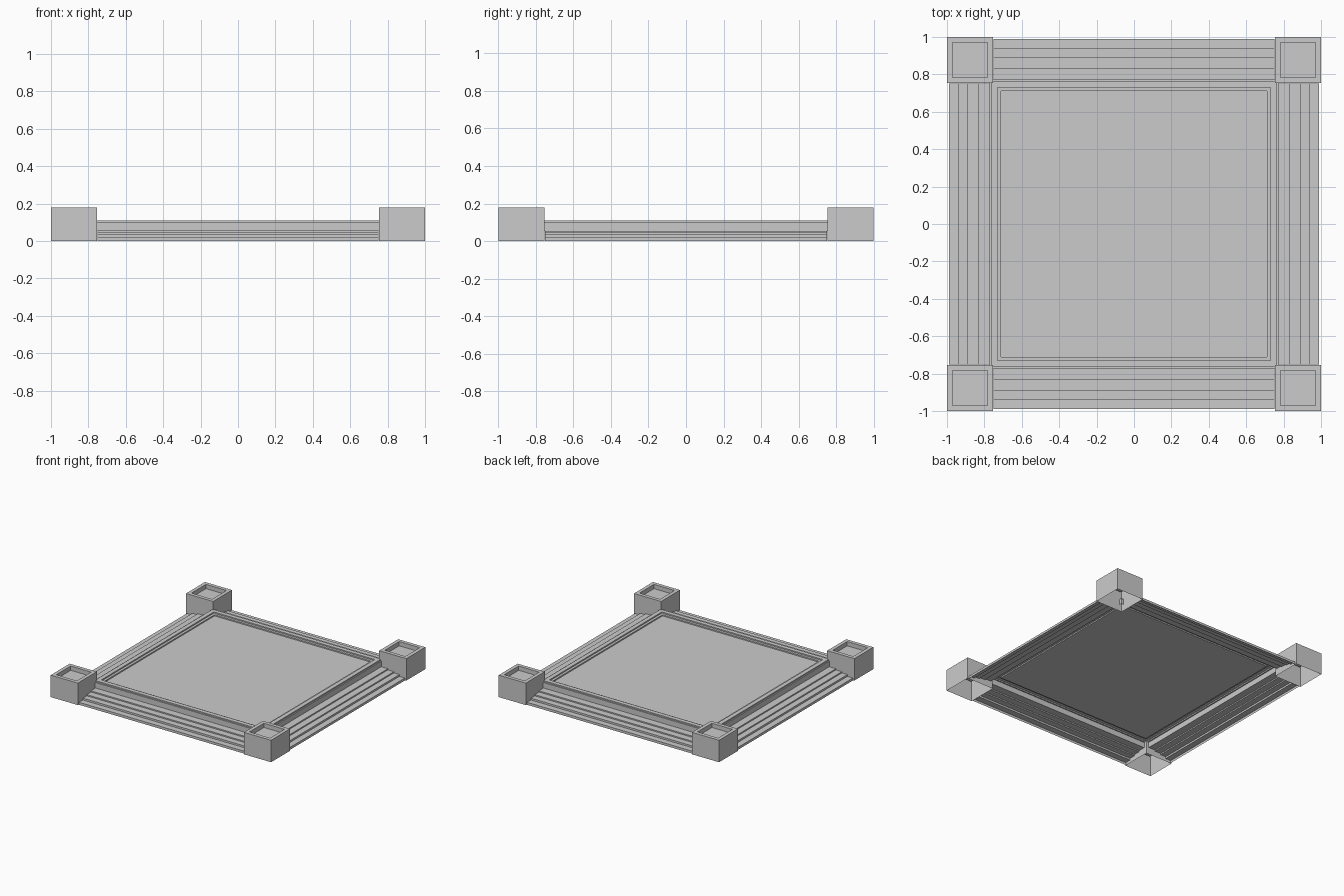
import bpy, bmesh
from math import pi
from mathutils import Matrix

if "Cube" in bpy.data.objects:
    bpy.data.objects.remove(bpy.data.objects["Cube"])


def make_object(name, bm):
    bmesh.ops.remove_doubles(bm, verts=bm.verts, dist=1e-5)
    mesh = bpy.data.meshes.new(name)
    bm.to_mesh(mesh)
    bm.free()
    obj = bpy.data.objects.new(name, mesh)
    bpy.context.collection.objects.link(obj)
    return obj


def square_loop(bm, r, z, cx=0, cy=0):
    return [bm.verts.new((cx + sx * r, cy + sy * r, z))
            for sx, sy in ((-1, -1), (1, -1), (1, 1), (-1, 1))]


def nested_squares(name, profile, cx=0, cy=0):
    """Join square loops of (half width, height); cap the last one, leave the base open."""
    bm = bmesh.new()
    loops = [square_loop(bm, r, z, cx, cy) for r, z in profile]
    for a, b in zip(loops, loops[1:]):
        for i in range(4):
            j = (i + 1) % 4
            bm.faces.new((a[i], a[j], b[j], b[i]))
    bm.faces.new(loops[-1])
    return make_object(name, bm)


# Raised inner rim stepping down to the sunk centre panel
nested_squares("centre_panel", [
    (0.775, 0.055), (0.775, 0.10), (0.765, 0.10), (0.765, 0.11),
    (0.73, 0.11), (0.73, 0.10), (0.71, 0.10), (0.71, 0.09)])

# Stepped border between the posts, one flight per side
steps = [(0.99, 0), (0.99, 0.02), (0.94, 0.02), (0.94, 0.035),
         (0.89, 0.035), (0.89, 0.045), (0.835, 0.045), (0.835, 0.055), (0.775, 0.055)]
for k, side in enumerate(("front", "right", "back", "left")):
    bm = bmesh.new()
    rows = [[bm.verts.new((x, -d, z)) for x in (-0.75, 0.75)] for d, z in steps]
    for a, b in zip(rows, rows[1:]):
        bm.faces.new((a[0], a[1], b[1], b[0]))
    bm.transform(Matrix.Rotation(k * pi / 2, 4, 'Z'))
    make_object(side + "_steps", bm)

# Hollow corner posts with a square recess in the top
for sx, xname in ((-1, "left"), (1, "right")):
    for sy, yname in ((-1, "front"), (1, "back")):
        nested_squares(f"{yname}_{xname}_post", [
            (0.123, 0), (0.123, 0.18), (0.093, 0.18), (0.093, 0.145)],
            sx * 0.877, sy * 0.877)
